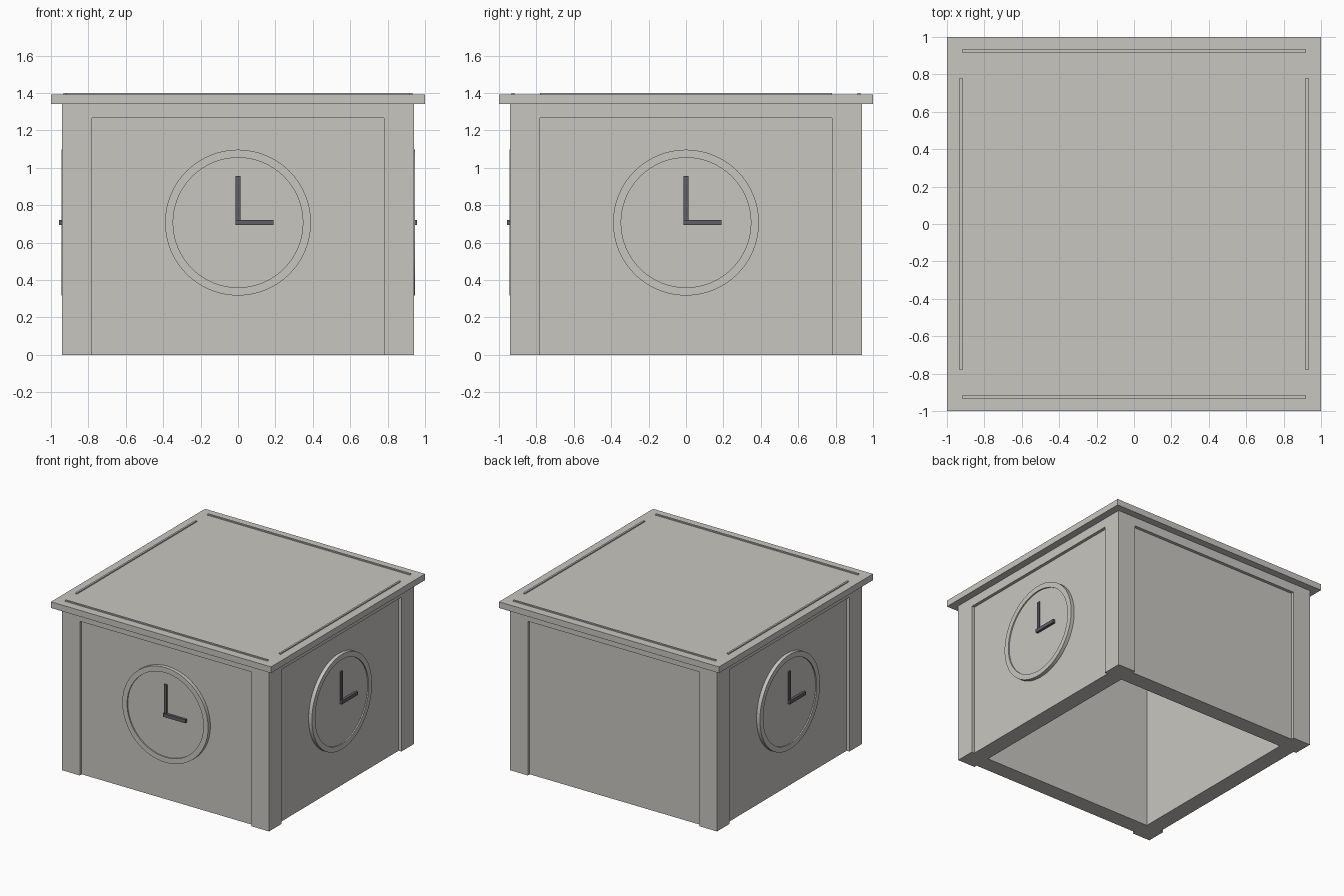
import bpy, bmesh, math
from mathutils import Matrix, Vector

if "Cube" in bpy.data.objects:
    bpy.data.objects.remove(bpy.data.objects["Cube"])


def material(name, rgb):
    m = bpy.data.materials.new(name)
    m.diffuse_color = (*rgb, 1)
    m.use_nodes = True
    m.node_tree.nodes["Principled BSDF"].inputs["Base Color"].default_value = m.diffuse_color
    return m


STONE = material("pale_stone", (0.577, 0.565, 0.527))
DARK = material("dark_metal", (0.115, 0.115, 0.135))


def add_box(bm, lo, hi, turn=0):
    """Box between two corners, turned about z by a number of degrees."""
    lo, hi = Vector(lo), Vector(hi)
    m = (Matrix.Rotation(math.radians(turn), 4, 'Z')
         @ Matrix.Translation((lo + hi) / 2) @ Matrix.Diagonal((*(hi - lo), 1)))
    bmesh.ops.create_cube(bm, size=1, matrix=m)


def make(name, bm, mat):
    bmesh.ops.recalc_face_normals(bm, faces=bm.faces)
    me = bpy.data.meshes.new(name)
    bm.to_mesh(me)
    bm.free()
    ob = bpy.data.objects.new(name, me)
    me.materials.append(mat)
    bpy.context.collection.objects.link(ob)
    return ob


def activate(ob):
    bpy.ops.object.select_all(action='DESELECT')
    ob.select_set(True)
    bpy.context.view_layer.objects.active = ob


# Tower walls: a block hollowed from below, with a shallow recess on each side
bm = bmesh.new()
add_box(bm, (-0.94, -0.94, 0), (0.94, 0.94, 1.34))
walls = make("tower_walls", bm, STONE)

bm = bmesh.new()
add_box(bm, (-0.78, -0.78, -0.2), (0.78, 0.78, 1.335))
for a in (0, 90, 180, 270):
    add_box(bm, (-0.78, -1.1, -0.2), (0.78, -0.915, 1.267), a)
cutter = make("wall_cutter", bm, STONE)
cutter.hide_render = True
mod = walls.modifiers.new("recesses", 'BOOLEAN')
mod.operation = 'DIFFERENCE'
mod.solver = 'EXACT'
mod.object = cutter
activate(walls)
bpy.ops.object.modifier_apply(modifier=mod.name)
bpy.data.objects.remove(cutter)

# Overhanging roof slab
bm = bmesh.new()
add_box(bm, (-1, -1, 1.34), (1, 1, 1.391))
make("roof_slab", bm, STONE)

# Thin ridges on the roof, longer at front and back
for name, a, half in (("front", 0, 0.92), ("right", 90, 0.78),
                      ("back", 180, 0.92), ("left", 270, 0.78)):
    bm = bmesh.new()
    add_box(bm, (-half, -0.933, 1.38), (half, -0.918, 1.4), a)
    make(name + "_roof_ridge", bm, STONE)

# Clocks on the front and both sides; the back stays plain
CLOCK_Z = 0.707
PROFILE = [(0, 0.02), (0.347, 0.02), (0.347, 0.03), (0.39, 0.03), (0.39, -0.01)]
for name, a in (("front", 0), ("right", 90), ("left", -90)):
    # dial and raised rim, turned from one profile
    bm = bmesh.new()
    vs = [bm.verts.new((r, -0.915 - d, CLOCK_Z)) for r, d in PROFILE]
    es = [bm.edges.new(p) for p in zip(vs, vs[1:])]
    bmesh.ops.spin(bm, geom=vs + es, cent=(0, 0, CLOCK_Z), axis=(0, 1, 0),
                   angle=math.tau, steps=64, use_merge=True)
    bmesh.ops.remove_doubles(bm, verts=bm.verts, dist=1e-5)
    bm.transform(Matrix.Rotation(math.radians(a), 4, 'Z'))
    dial = make(name + "_clock_dial", bm, STONE)
    activate(dial)
    bpy.ops.object.shade_smooth_by_angle(angle=math.radians(30))

    # hands at three o'clock
    bm = bmesh.new()
    add_box(bm, (-0.013, -0.945, 0.694), (0.013, -0.93, 0.957), a)
    make(name + "_minute_hand", bm, DARK)
    bm = bmesh.new()
    add_box(bm, (-0.013, -0.956, 0.694), (0.19, -0.93, 0.722), a)
    make(name + "_hour_hand", bm, DARK)
